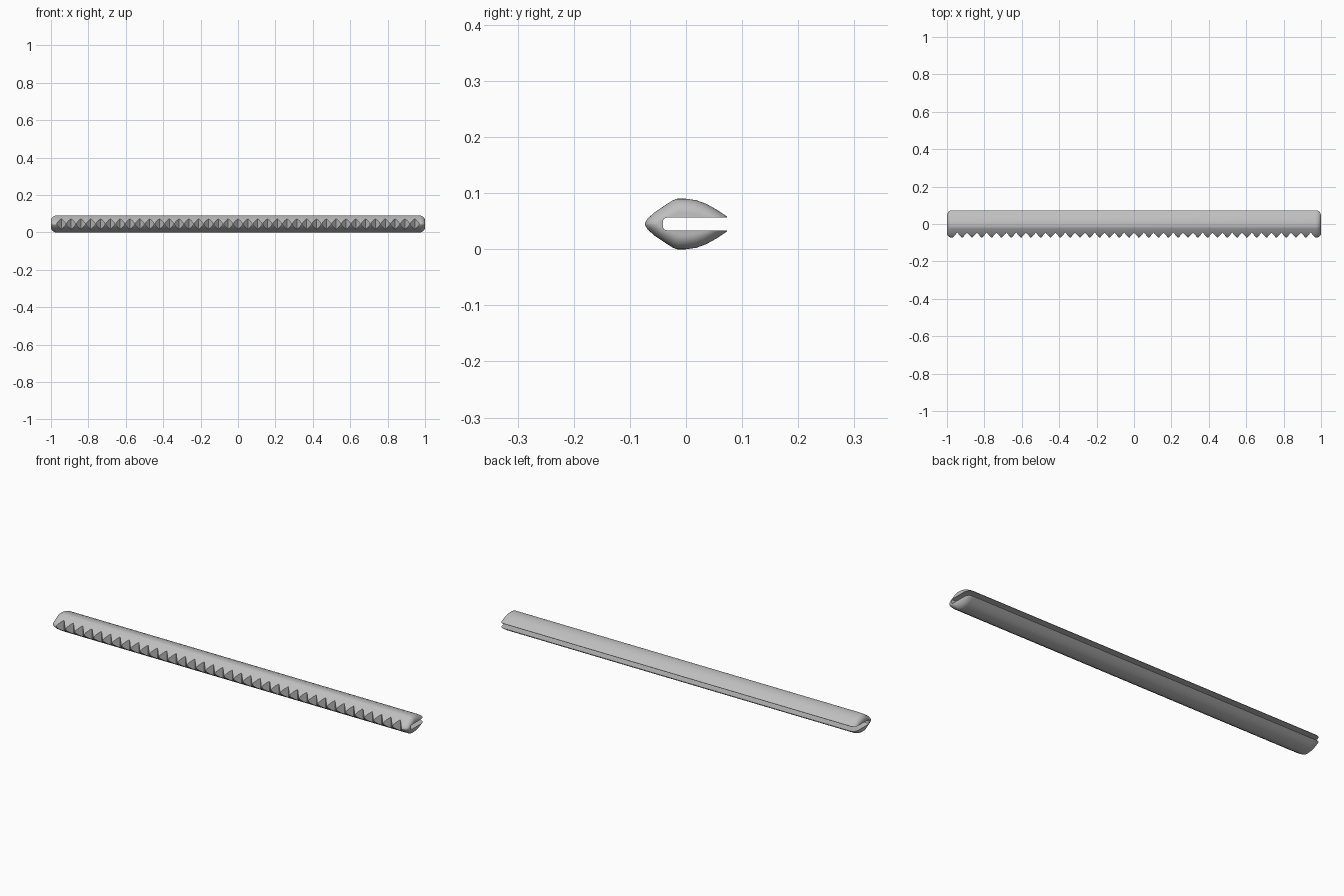
import bpy, bmesh, math

cube = bpy.data.objects.get("Cube")
if cube:
    bpy.data.objects.remove(cube)

mat = bpy.data.materials.new("satin_grey")
mat.use_nodes = True
grey = (0.52, 0.52, 0.52, 1)
mat.diffuse_color = grey
mat.node_tree.nodes["Principled BSDF"].inputs["Base Color"].default_value = grey

MID = 0.045      # height of the centre plane
PITCH = 0.0525   # tooth spacing
TEETH = 37


def loft(name, rings):
    """Skin a list of closed point rings and cap both ends."""
    bm = bmesh.new()
    loops = [[bm.verts.new(p) for p in ring] for ring in rings]
    n = len(loops[0])
    for a, b in zip(loops, loops[1:]):
        for i in range(n):
            j = (i + 1) % n
            bm.faces.new((a[i], a[j], b[j], b[i]))
    bm.faces.new(loops[0])
    bm.faces.new(loops[-1])
    bmesh.ops.recalc_face_normals(bm, faces=bm.faces)
    mesh = bpy.data.meshes.new(name)
    bm.to_mesh(mesh)
    bm.free()
    mesh.materials.append(mat)
    obj = bpy.data.objects.new(name, mesh)
    bpy.context.collection.objects.link(obj)
    return obj


def cut(target, cutter):
    mod = target.modifiers.new(cutter.name, 'BOOLEAN')
    mod.operation = 'DIFFERENCE'
    mod.solver = 'EXACT'
    mod.object = cutter
    bpy.context.view_layer.objects.active = target
    bpy.ops.object.modifier_apply(modifier=mod.name)
    bpy.data.objects.remove(cutter)


# Bar body: pointed front, arched top and bottom, rounded ends
upper = [(-0.073, 0.002), (-0.069, 0.009), (-0.056, 0.021), (-0.024, 0.042),
         (-0.016, 0.045), (0.0, 0.045), (0.018, 0.0425), (0.036, 0.036),
         (0.054, 0.026), (0.073, 0.0135)]
profile = upper + [(y, -z) for y, z in reversed(upper)]
steps = 8
stations = []
for k in range(steps + 1):
    a = math.pi / 2 * k / steps
    inset = 1 - math.sin(a)
    stations.append((-1 + 0.03 * (1 - math.cos(a)),
                     1 - 0.3 * inset, 1 - 0.58 * inset))
stations += [(-x, sy, sz) for x, sy, sz in reversed(stations)]
bar = loft("toothed_bar", [[(x, y * sy, MID + z * sz) for y, z in profile]
                           for x, sy, sz in stations])

# Slot open at the back, running the full length
half = [(-0.041, 0.006), (-0.039, 0.0095), (-0.034, 0.0115), (0.2, 0.0115)]
slot = half + [(y, -z) for y, z in reversed(half)]
cut(bar, loft("slot_cutter", [[(x, y, MID + z) for y, z in slot]
                              for x in (-1.2, 1.2)]))

# Row of notches along the front ridge
start = -TEETH * PITCH / 2
comb = [(start, -0.2)]
for i in range(TEETH):
    comb += [(start + i * PITCH, -0.075), (start + (i + 0.5) * PITCH, -0.046)]
comb += [(-start, -0.075), (-start, -0.2)]
cut(bar, loft("notch_cutter", [[(x, y, z) for x, y in comb]
                               for z in (-0.1, 0.2)]))

# Smooth arches, crisp teeth and slot edges
bpy.ops.object.select_all(action='DESELECT')
bar.select_set(True)
bpy.context.view_layer.objects.active = bar
bpy.ops.object.shade_smooth_by_angle(angle=math.radians(30))
